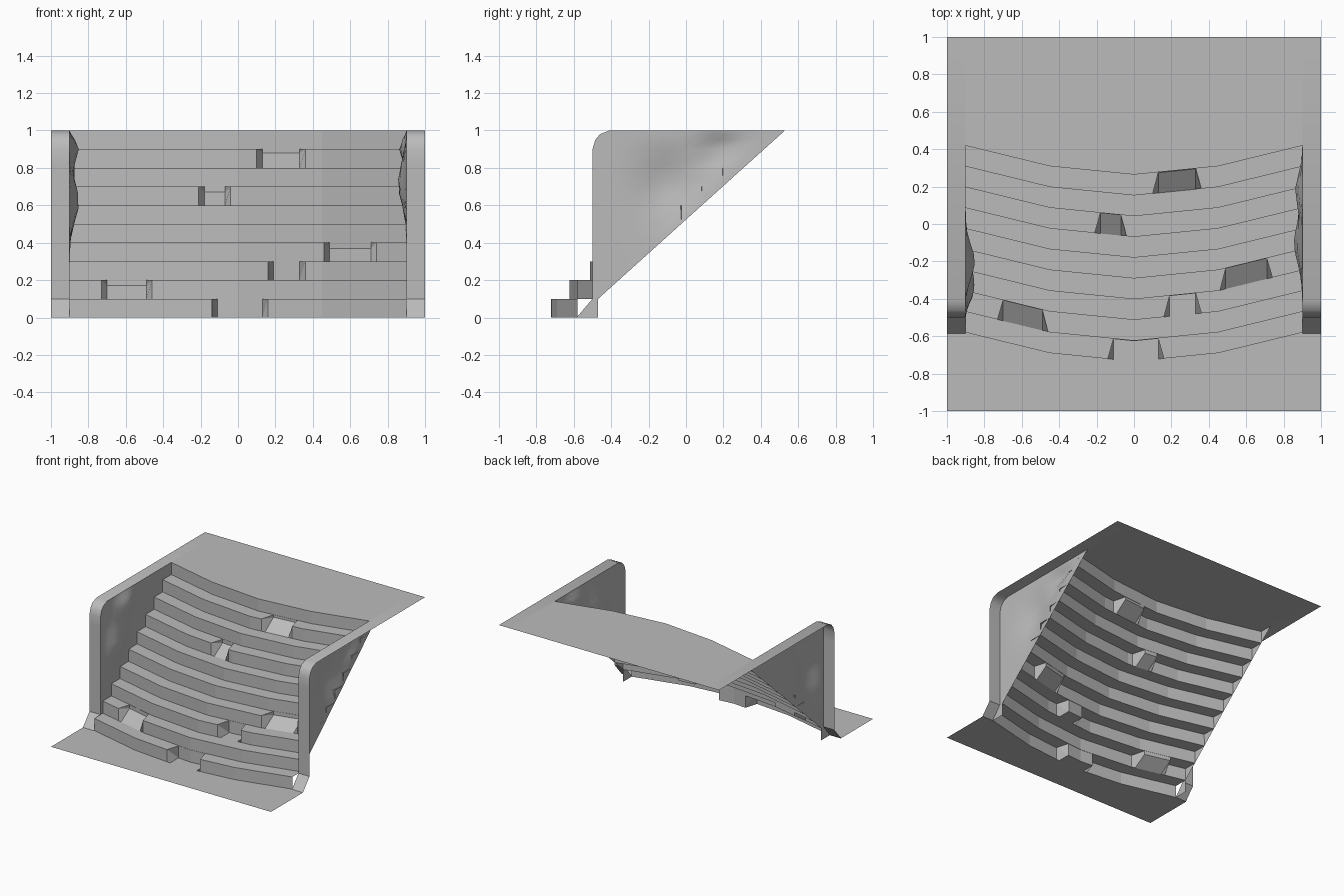
import bpy, bmesh, math

old = bpy.data.objects.get("Cube")
if old:
    bpy.data.objects.remove(old, do_unlink=True)

stone = bpy.data.materials.new("grey_stone")
stone.use_nodes = True
GREY = (0.5, 0.5, 0.5, 1)
stone.diffuse_color = GREY
stone.node_tree.nodes["Principled BSDF"].inputs["Base Color"].default_value = GREY

STEPS, RISE, GOING = 10, 0.1, 0.111
HALF = 0.9


def make(name, strips, flip=False, smooth=None):
    """Join neighbouring point columns of each strip with faces."""
    bm = bmesh.new()
    for cols in strips:
        for a, b in zip(cols, cols[1:]):
            for k in range(len(a) - 1):
                pts = []
                for p in (a[k], b[k], b[k + 1], a[k + 1]):
                    if p not in pts:
                        pts.append(p)
                if len(pts) > 2:
                    if flip:
                        pts.reverse()
                    bm.faces.new([bm.verts.new(p) for p in pts])
    bmesh.ops.remove_doubles(bm, verts=bm.verts, dist=0.0005)
    mesh = bpy.data.meshes.new(name)
    bm.to_mesh(mesh)
    bm.free()
    obj = bpy.data.objects.new(name, mesh)
    mesh.materials.append(stone)
    bpy.context.collection.objects.link(obj)
    if smooth:
        bpy.ops.object.select_all(action='DESELECT')
        bpy.context.view_layer.objects.active = obj
        obj.select_set(True)
        bpy.ops.object.shade_smooth_by_angle(angle=math.radians(smooth))
    return obj


def bow(x):
    """Front line of the lowest step: four straight segments."""
    x = abs(x)
    if x < 0.45:
        return -0.735 + 0.045 * x / 0.45
    return -0.69 + 0.11 * (x - 0.45) / 0.45


# Chips: step index -> left x, right x, height fraction at the back of the chip
chips = {0: (-0.14, 0.16, 0), 1: (-0.73, -0.46, 0.7), 2: (0.16, 0.36, 0),
         3: (0.46, 0.74, 0.7), 6: (-0.21, -0.04, 0.7), 8: (0.1, 0.36, 0.8)}
bends = [-HALF, -0.45, 0, 0.45, HALF]

# Curved stairs; the last tread runs on as the upper floor
for i in range(STEPS):
    z0, z1 = round(i * RISE, 3), round((i + 1) * RISE, 3)
    xs = set(bends)
    lo = hi = None
    if i in chips:
        left, right, frac = chips[i]
        lo, hi = left + 0.03, right - 0.03
        xs |= {left, lo, hi, right}
    cols = []
    for x in sorted(xs):
        y = bow(x) + i * GOING
        back = 1 if i == STEPS - 1 else y + GOING
        foot, end = (x, y, z0), (x, back, z1)
        if lo is not None and lo <= x <= hi:
            inner = y + GOING * 0.98
            cols.append([foot, (x, inner, z0 + frac * RISE), (x, inner, z1), end])
        else:
            cols.append([foot, (x, y, z1), (x, y, z1), end])
    make("upper_step_and_floor" if i == STEPS - 1 else f"step_{i + 1}", [cols])

# Lower floor in front of the stairs
edge = sorted(set(bends + [-1, 1, -0.14, 0.16]))
make("lower_floor", [[[(x, -1, 0), (x, bow(min(abs(x), HALF)), 0)] for x in edge]])

# Rounded front profile of the side walls, as (y, z)
front = [(-0.585, 0), (-0.5, 0.1)]
front += [(-0.5, 0.1 + 0.08 * k) for k in range(1, 11)]
front += [(-0.485, 0.95), (-0.46, 0.98), (-0.41, 1)]

# Bulges on the inner wall faces: y, z, radius, depth
bulges = {-1: [(-0.32, 0.62, 0.14, 0.05), (-0.2, 0.92, 0.12, 0.05)],
          1: [(-0.1, 0.72, 0.15, 0.045), (0.18, 0.92, 0.1, 0.04)]}


def wall_point(side, y, z, fade):
    push = sum(d * math.exp(-((y - by) ** 2 + (z - bz) ** 2) / r ** 2)
               for by, bz, r, d in bulges[side])
    return (side * (HALF - push * fade), y, z)


for side, label in ((-1, "right"), (1, "left")):
    # Inner face, cut off along the slope of the stairs
    rows = []
    N = 16
    for y0, z in front:
        y1 = -0.47 + max(z - RISE, 0) * GOING / RISE
        row = []
        for k in range(N + 1):
            u = k / N
            fade = min(1, 6 * u, 6 * (1 - u), 12 * (1 - z))
            row.append(wall_point(side, y0 + (y1 - y0) * u, z, fade))
        rows.append(row)
    make(f"{label}_wall_face", [rows], flip=side < 0, smooth=40)

    # Narrow front and top of the wall
    cap = [[(side * HALF, y, z) for y, z in front + [(1, 1)]],
           [(side, y, z) for y, z in front + [(1, 1)]]]
    make(f"{label}_wall_cap", [cap], flip=side < 0, smooth=40)
